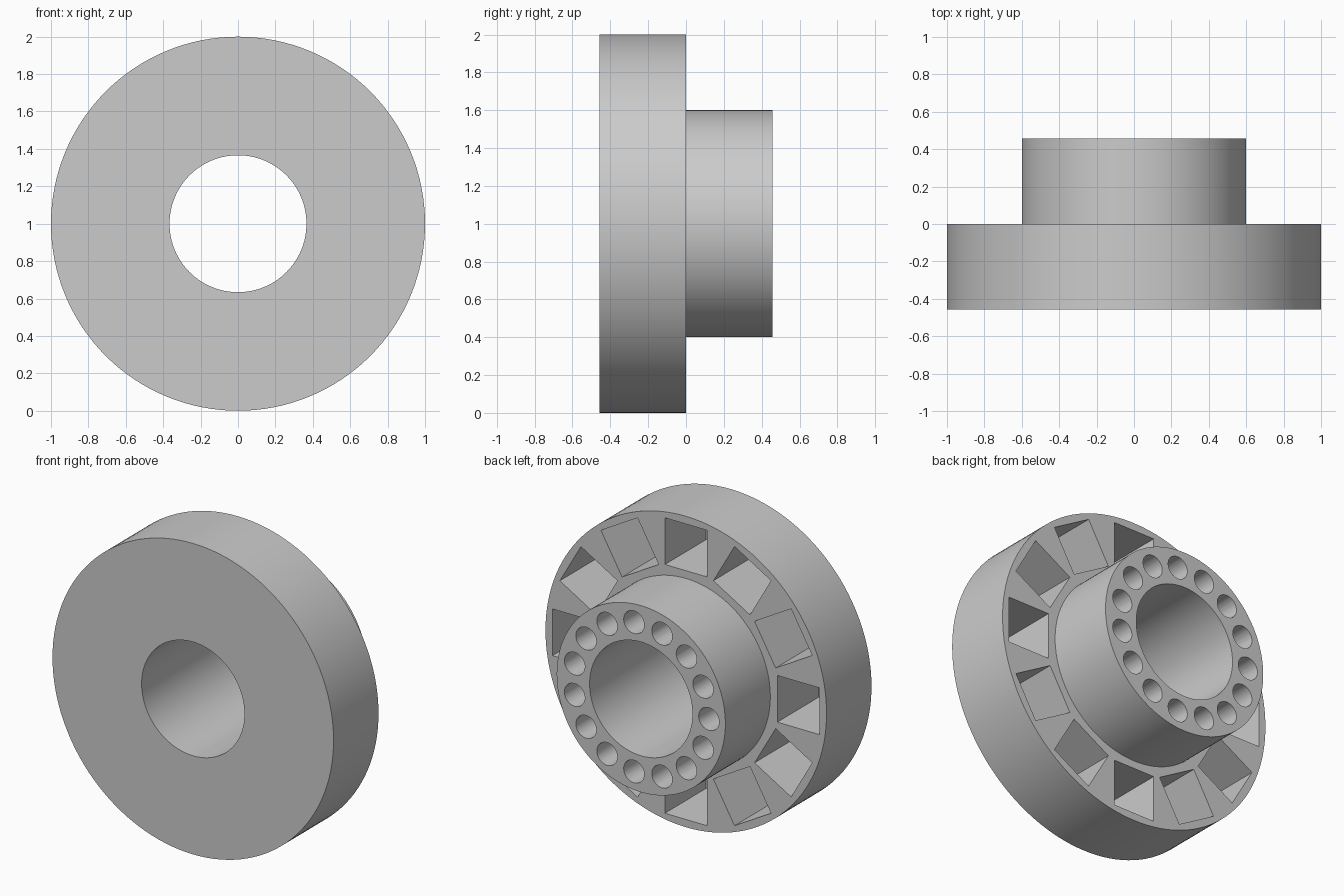
import bpy, bmesh, math
from mathutils import Matrix, Vector

default = bpy.data.objects.get("Cube")
if default:
    bpy.data.objects.remove(default, do_unlink=True)

HALF = 0.457                      # thickness of flange, and of hub
BORE_R, HUB_R, FLANGE_R = 0.366, 0.6, 1.0
CENTRE = Vector((0, 0, 1))

steel = bpy.data.materials.new("plain grey")
steel.use_nodes = True
grey = (0.6, 0.6, 0.6, 1)
steel.diffuse_color = grey
steel.node_tree.nodes["Principled BSDF"].inputs["Base Color"].default_value = grey


def add_object(name, bm):
    bmesh.ops.recalc_face_normals(bm, faces=bm.faces)
    mesh = bpy.data.meshes.new(name)
    bm.to_mesh(mesh)
    bm.free()
    mesh.materials.append(steel)
    obj = bpy.data.objects.new(name, mesh)
    obj.location = CENTRE
    bpy.context.collection.objects.link(obj)
    return obj


def lathe(name, profile, steps):
    """Spin a closed (radius, y) profile round the y axis."""
    bm = bmesh.new()
    verts = [bm.verts.new((r, y, 0)) for r, y in profile]
    edges = [bm.edges.new((v, verts[i - 1])) for i, v in enumerate(verts)]
    bmesh.ops.spin(bm, geom=verts + edges, cent=(0, 0, 0), axis=(0, 1, 0),
                   angle=math.tau, steps=steps, use_merge=True)
    bmesh.ops.remove_doubles(bm, verts=bm.verts, dist=1e-5)
    return add_object(name, bm)


def ring_of_cutters(name, count, radius, make):
    """Repeat a cutter round the y axis, starting at -x."""
    bm = bmesh.new()
    for i in range(count):
        turn = Matrix.Rotation(math.tau * i / count, 4, "Y")
        make(bm, turn @ Matrix.Translation((-radius, 0, 0)))
    cutter = add_object(name, bm)
    cutter.hide_render = True
    return cutter


def square_pocket(bm, place):
    depth, over = 0.42, 0.05
    size = Matrix.Diagonal((0.3, depth + over, 0.3, 1))
    shift = Matrix.Translation((0, (over - depth) / 2, 0))
    bmesh.ops.create_cube(bm, size=1, matrix=place @ shift @ size)


def round_hole(bm, place):
    depth, over = 0.42, 0.05
    shift = Matrix.Translation((0, HALF + (over - depth) / 2, 0))
    bmesh.ops.create_cone(bm, cap_ends=True, segments=32, radius1=0.073, radius2=0.073,
                          depth=depth + over,
                          matrix=place @ shift @ Matrix.Rotation(math.pi / 2, 4, "X"))


# Wide flange at the front with a narrower hub behind, bored right through
body = lathe("flanged_hub", [(BORE_R, -HALF), (FLANGE_R, -HALF), (FLANGE_R, 0),
                             (HUB_R, 0), (HUB_R, HALF), (BORE_R, HALF)], 128)

# Twelve square pockets in the flange, fifteen round holes in the hub
cutters = [ring_of_cutters("pocket_cutter", 12, 0.8, square_pocket),
           ring_of_cutters("hole_cutter", 15, (BORE_R + HUB_R) / 2, round_hole)]

bpy.ops.object.select_all(action="DESELECT")
body.select_set(True)
bpy.context.view_layer.objects.active = body
for cutter in cutters:
    cut = body.modifiers.new(cutter.name, "BOOLEAN")
    cut.operation = "DIFFERENCE"
    cut.solver = "EXACT"
    cut.object = cutter
    bpy.ops.object.modifier_apply(modifier=cut.name)
    bpy.data.objects.remove(cutter, do_unlink=True)

bpy.ops.object.shade_smooth_by_angle(angle=math.radians(30))
